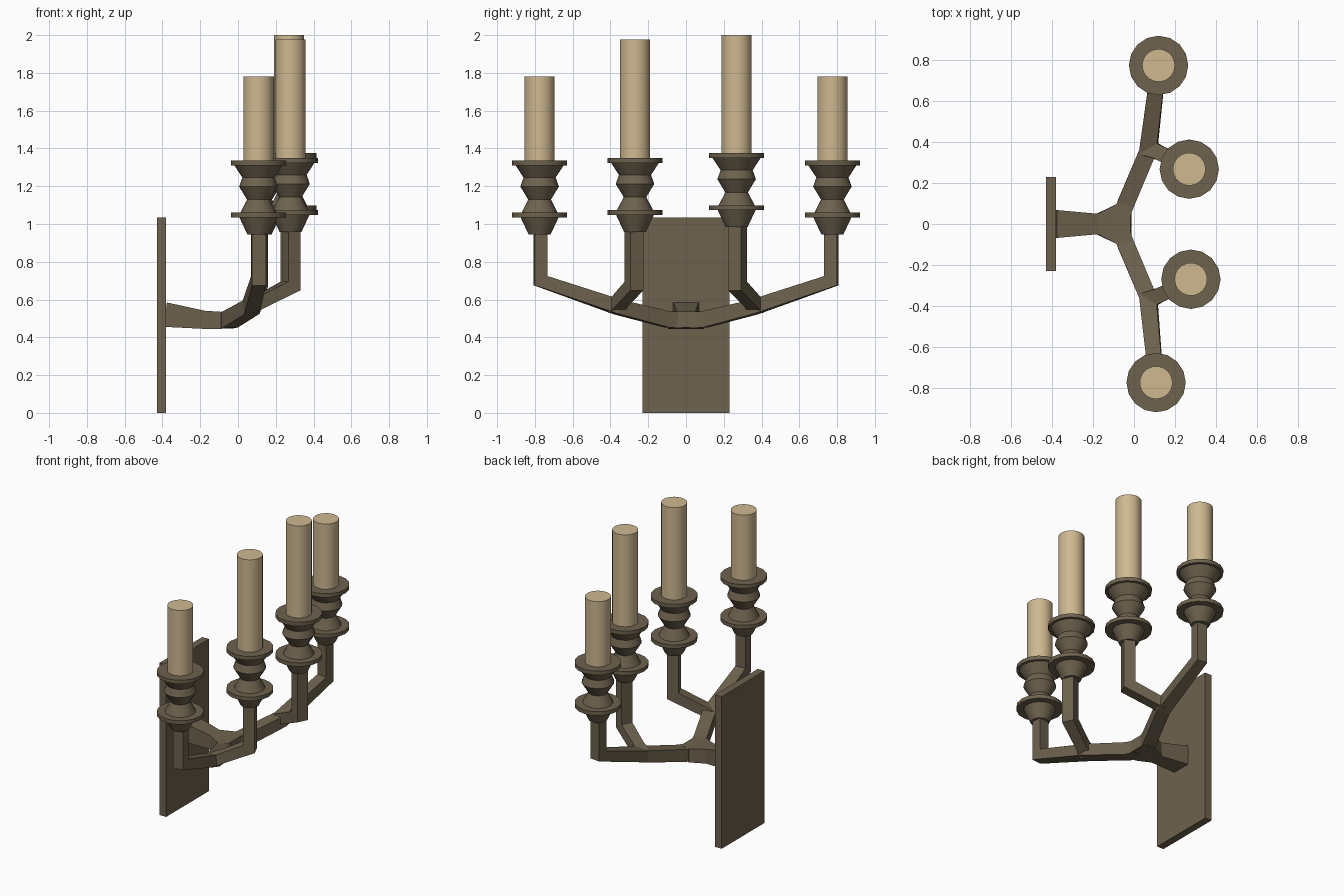
import bpy, bmesh, math
from mathutils import Vector

cube = bpy.data.objects.get("Cube")
if cube:
    bpy.data.objects.remove(cube, do_unlink=True)


def material(name, color):
    m = bpy.data.materials.new(name)
    m.use_nodes = True
    m.diffuse_color = color
    m.node_tree.nodes["Principled BSDF"].inputs["Base Color"].default_value = color
    return m


BRONZE = material("aged bronze", (0.155, 0.122, 0.076, 1))
WAX = material("cream wax", (0.62, 0.48, 0.28, 1))
UP = Vector((0, 0, 1))


def finish(name, bm, mat, smooth=False):
    bmesh.ops.recalc_face_normals(bm, faces=bm.faces)
    mesh = bpy.data.meshes.new(name)
    bm.to_mesh(mesh)
    bm.free()
    mesh.materials.append(mat)
    ob = bpy.data.objects.new(name, mesh)
    bpy.context.collection.objects.link(ob)
    if smooth:
        bpy.ops.object.select_all(action='DESELECT')
        ob.select_set(True)
        bpy.context.view_layer.objects.active = ob
        bpy.ops.object.shade_smooth_by_angle(angle=math.radians(28))
    return ob


def skin(bm, rings):
    """Bridge closed rings of points and cap both ends."""
    loops = [[bm.verts.new(p) for p in ring] for ring in rings]
    n = len(loops[0])
    for a, b in zip(loops, loops[1:]):
        for i in range(n):
            j = (i + 1) % n
            bm.faces.new((a[i], a[j], b[j], b[i]))
    bm.faces.new(loops[0][::-1])
    bm.faces.new(loops[-1])


def lathe(name, profile, x, y, z, sides, mat):
    bm = bmesh.new()
    turns = [2 * math.pi * i / sides for i in range(sides)]
    skin(bm, [[(x + r * math.cos(t), y + r * math.sin(t), z + h) for t in turns]
              for r, h in profile])
    return finish(name, bm, mat, True)


def bar(name, path, sizes):
    """Sweep a rectangular section with mitred corners along a path."""
    pts = [Vector(p) for p in path]
    dirs = [(b - a).normalized() for a, b in zip(pts, pts[1:])]
    rings, side = [], None
    for i, (p, (w, h)) in enumerate(zip(pts, sizes)):
        before, after = dirs[max(i - 1, 0)], dirs[min(i, len(dirs) - 1)]
        t = (before + after).normalized()
        flat = before.cross(UP)
        if flat.length > 0.2:
            side = flat.normalized()
        side_here = (side - t * side.dot(t)).normalized()
        top = side_here.cross(t)
        h /= max(t.dot(after), 0.5)
        rings.append([p + side_here * w * a + top * h * b
                      for a, b in ((-1, -1), (1, -1), (1, 1), (-1, 1))])
    bm = bmesh.new()
    skin(bm, rings)
    return finish(name, bm, BRONZE)


# Wall plate
bm = bmesh.new()
bmesh.ops.create_cube(bm, size=1)
for v in bm.verts:
    v.co = Vector((v.co.x * 0.05 - 0.405, v.co.y * 0.46, v.co.z * 1.035 + 0.5175))
finish("wall_plate", bm, BRONZE)

# Stem that flares into the hub
bar("stem", [(-0.385, 0, 0.52), (-0.18, 0, 0.493), (-0.09, 0, 0.49), (-0.015, 0, 0.495)],
    [(0.068, 0.065), (0.05, 0.048), (0.095, 0.045), (0.08, 0.043)])

# Turned candle holder: radius, height below the rim
HOLDER = [(0.058, -0.392), (0.1, -0.302), (0.145, -0.302), (0.145, -0.276),
          (0.095, -0.276), (0.06, -0.207), (0.102, -0.138), (0.085, -0.09),
          (0.127, -0.026), (0.145, -0.026), (0.145, 0)]

# Position, rim height and candle top of each light
LIGHTS = {"left": (1, (0.12, 0.775, 1.336, 1.78), (0.27, 0.268, 1.375, 2.0)),
          "right": (-1, (0.108, -0.775, 1.336, 1.78), (0.278, -0.27, 1.35, 1.978))}

for label, (s, outer, inner) in LIGHTS.items():
    # Long arm out to the outer light
    ox, oy, orim, _ = outer
    bar(label + "_outer_arm",
        [(-0.065, 0.03 * s, 0.49), (-0.04, 0.1 * s, 0.495), (0.07, 0.36 * s, 0.56),
         (ox, oy - 0.005 * s, 0.7), (ox, oy - 0.005 * s, orim - 0.38)],
        [(0.042, 0.043), (0.042, 0.042), (0.042, 0.038), (0.036, 0.034), (0.036, 0.034)])
    # Short branch to the inner light
    ix, iy, irim, _ = inner
    bar(label + "_inner_branch",
        [(0.06, 0.375 * s, 0.56), (0.12, 0.35 * s, 0.59),
         (ix + 0.005, iy + 0.005 * s, 0.672), (ix + 0.005, iy + 0.005 * s, irim - 0.38)],
        [(0.045, 0.035), (0.036, 0.034), (0.038, 0.036), (0.038, 0.036)])
    for place, (x, y, rim, top) in (("outer", outer), ("inner", inner)):
        lathe(f"{label}_{place}_holder", HOLDER, x, y, rim, 16, BRONZE)
        lathe(f"{label}_{place}_candle", [(0.08, -0.02), (0.08, top - rim)],
              x, y, rim, 32, WAX)
